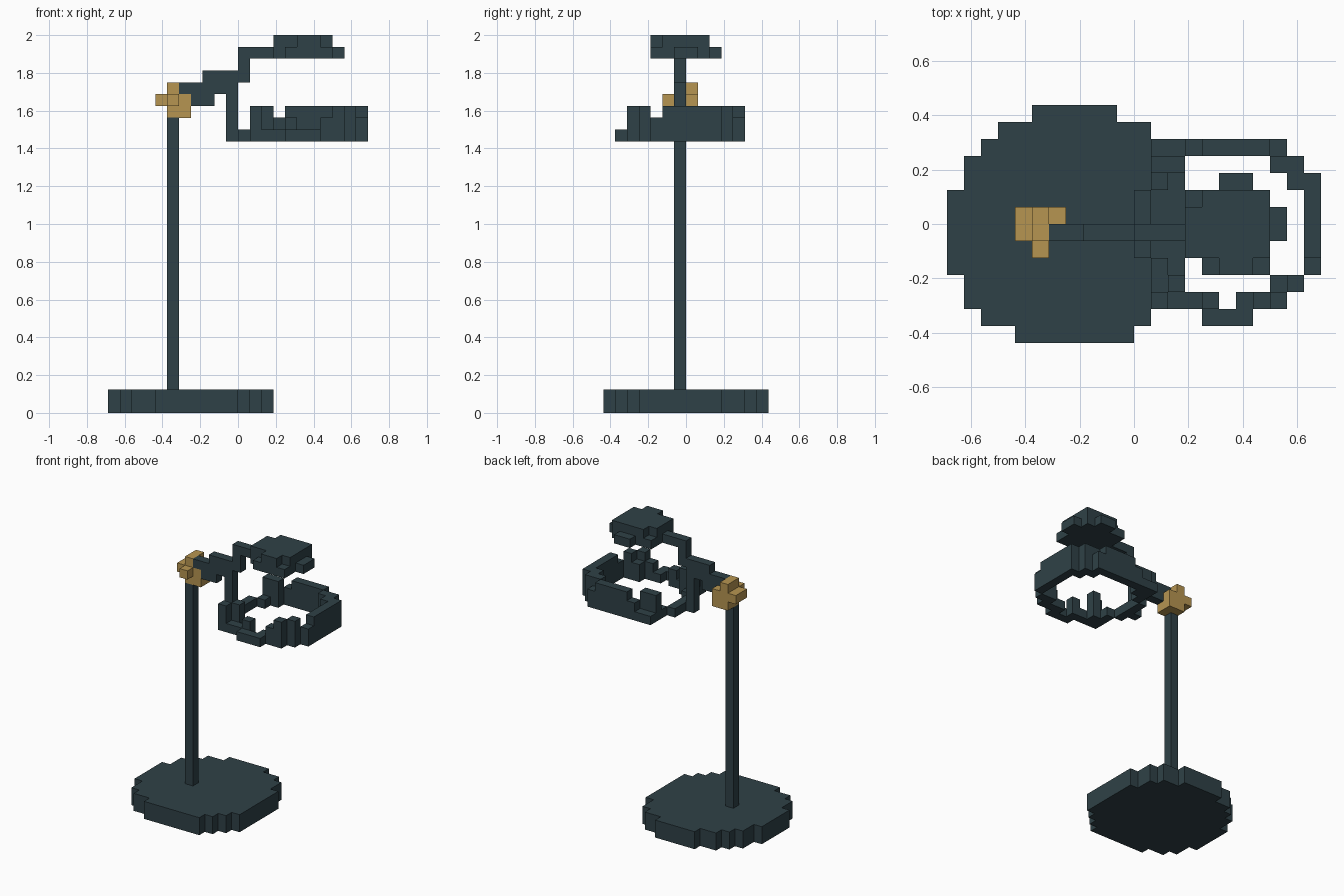
import bpy, bmesh
from mathutils import Vector

cube = bpy.data.objects.get("Cube")
if cube:
    bpy.data.objects.remove(cube)

U = 0.0625                                # block size
ORIGIN = Vector((-11, -7, 0))             # grid corner, in blocks


def material(name, rgb):
    m = bpy.data.materials.new(name)
    m.use_nodes = True
    m.diffuse_color = (*rgb, 1)
    m.node_tree.nodes["Principled BSDF"].inputs["Base Color"].default_value = (*rgb, 1)
    return m


DARK = material("dark slate", (0.028, 0.053, 0.063))
GOLD = material("brass", (0.47, 0.30, 0.083))


def box(x0, x1, y0, y1, z0, z1):
    """All blocks in an inclusive range."""
    return {(x, y, z) for x in range(x0, x1 + 1)
            for y in range(y0, y1 + 1) for z in range(z0, z1 + 1)}


def rows(spans, z0, z1):
    """Stack of blocks from (row, first, last) spans."""
    return set().union(*(box(a, b, y, y, z0, z1) for y, a, b in spans))


def build(name, blocks, mat):
    """Outer skin of a set of blocks, flat regions merged."""
    bm = bmesh.new()
    verts = {}

    def vert(p):
        if p not in verts:
            verts[p] = bm.verts.new((Vector(p) + ORIGIN) * U)
        return verts[p]

    for c in sorted(blocks):
        for axis in range(3):
            for side in (0, 1):
                n = list(c)
                n[axis] += 2 * side - 1
                if tuple(n) in blocks:
                    continue
                corners = []
                for a, b in ((0, 0), (1, 0), (1, 1), (0, 1)):
                    p = list(c)
                    p[axis] += side
                    p[(axis + 1) % 3] += a
                    p[(axis + 2) % 3] += b
                    corners.append(vert(tuple(p)))
                bm.faces.new(corners if side else corners[::-1])
    mesh = bpy.data.meshes.new(name)
    bm.to_mesh(mesh)
    bm.free()
    mesh.materials.append(mat)
    obj = bpy.data.objects.new(name, mesh)
    bpy.context.collection.objects.link(obj)


# Round foot
build("base", rows([(0, 4, 10), (1, 2, 11), (2, 1, 12), (3, 1, 13), (4, 0, 13),
                    (5, 0, 13), (6, 0, 13), (7, 0, 13), (8, 0, 13), (9, 1, 13),
                    (10, 1, 12), (11, 2, 12), (12, 3, 11), (13, 5, 9)], 0, 1), DARK)

# Upright post
build("post", box(5, 5, 6, 6, 2, 24), DARK)

# Brass clamp on top of the post
build("clamp", box(5, 5, 6, 7, 25, 27) | box(4, 6, 6, 7, 26, 26)
      | box(6, 6, 6, 7, 25, 25) | box(5, 5, 5, 5, 26, 26), GOLD)

# Stepped arm with a riser to the cap and a drop to the ring
build("arm", box(6, 10, 6, 6, 27, 27) | box(7, 8, 6, 6, 26, 26)
      | box(8, 11, 6, 6, 28, 28) | box(11, 11, 6, 6, 29, 30)
      | box(12, 13, 6, 6, 30, 30) | box(10, 10, 6, 6, 23, 26), DARK)

# Cap above the ring
build("cap", rows([(4, 15, 18), (5, 14, 18), (6, 14, 19), (7, 14, 19),
                   (8, 14, 18), (9, 16, 17)], 30, 30)
      | rows([(4, 16, 17), (5, 14, 18), (6, 14, 18), (7, 14, 18), (8, 15, 18)], 31, 31), DARK)

# Ring with a broken, toothed rim
ring = rows([(1, 15, 17), (2, 12, 15), (2, 17, 19), (3, 12, 12), (3, 19, 20),
             (4, 12, 12), (9, 12, 12), (9, 20, 21), (10, 12, 12), (10, 19, 20),
             (11, 12, 19)], 23, 23) | box(11, 11, 5, 8, 23, 23) | box(21, 21, 4, 8, 23, 23)
rim = rows([(2, 12, 12), (2, 15, 15), (2, 18, 19), (3, 19, 20), (9, 20, 21),
            (10, 19, 20), (11, 14, 19)], 24, 24) | box(21, 21, 4, 8, 24, 24)
teeth = rows([(2, 19, 19), (3, 20, 20), (9, 20, 21), (10, 19, 20), (11, 15, 18)], 25, 25)
teeth |= box(21, 21, 5, 8, 25, 25)
posts = rows([(3, 13, 13), (10, 13, 13), (10, 12, 12)], 23, 25) | box(12, 12, 2, 2, 24, 25)
build("ring", ring | rim | teeth | posts, DARK)
